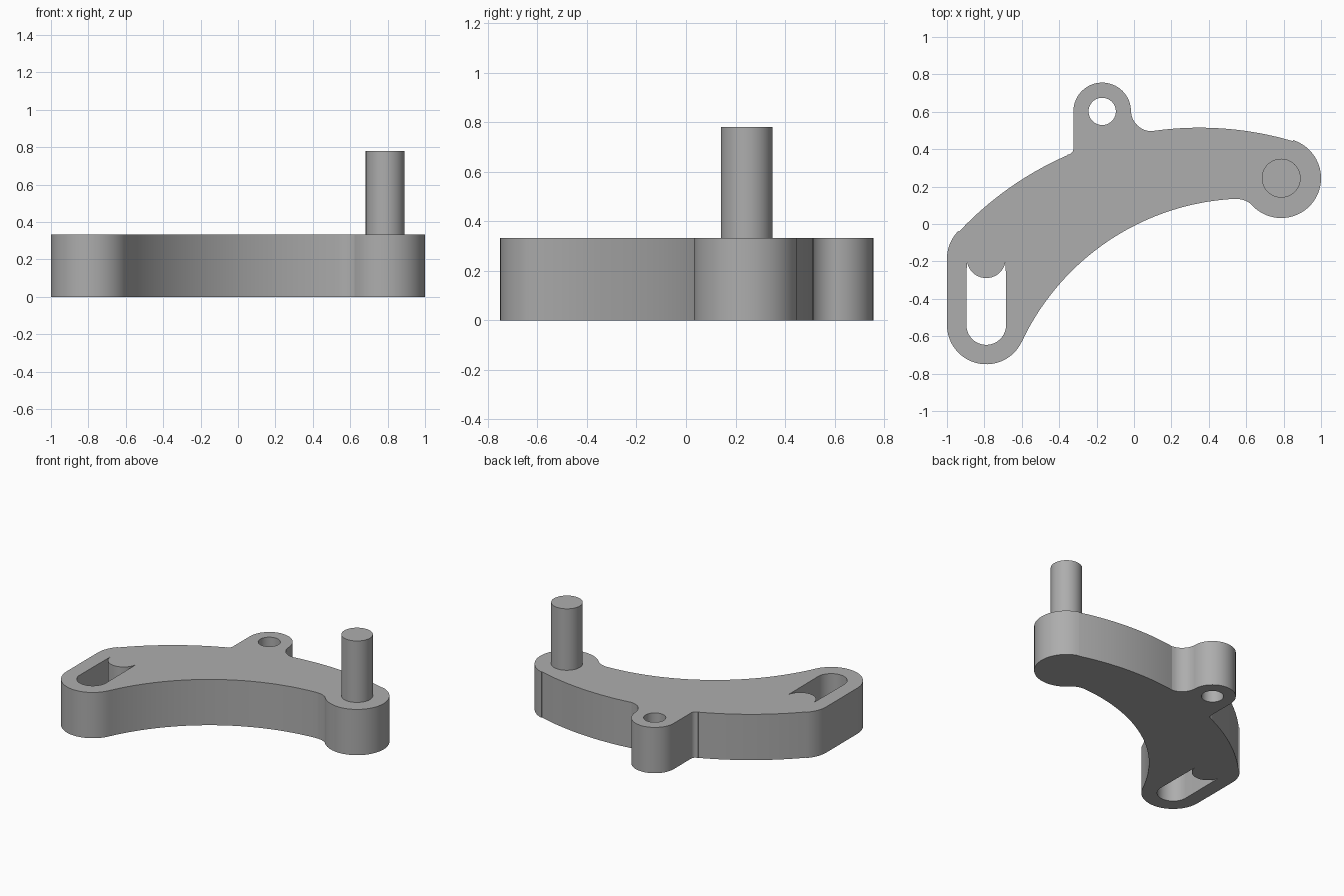
import bpy, bmesh, math
from mathutils import Vector, geometry

cube = bpy.data.objects.get("Cube")
if cube:
    bpy.data.objects.remove(cube, do_unlink=True)

HEIGHT = 0.333
PIN = (0.787, 0.245)
TAB = (-0.17, 0.602)
SLOT_X = -0.79
SLOT_LOW, SLOT_HIGH = -0.54, -0.185

grey = bpy.data.materials.new("plain grey")
grey.use_nodes = True
colour = (0.42, 0.42, 0.42, 1)
grey.diffuse_color = colour
grey.node_tree.nodes["Principled BSDF"].inputs["Base Color"].default_value = colour


def arc(centre, radius, start, end, steps=32):
    """Points on an arc given in degrees."""
    angles = [math.radians(start + (end - start) * i / steps) for i in range(steps + 1)]
    return [(centre[0] + radius * math.cos(a), centre[1] + radius * math.sin(a)) for a in angles]


def arc_through(a, b, c, steps=8):
    """Points on the short arc from a to c that passes through b."""
    (ax, ay), (bx, by), (cx, cy) = a, b, c
    d = 2 * (ax * (by - cy) + bx * (cy - ay) + cx * (ay - by))
    sa, sb, sc = (x * x + y * y for x, y in (a, b, c))
    centre = Vector(((sa * (by - cy) + sb * (cy - ay) + sc * (ay - by)) / d,
                     (sa * (cx - bx) + sb * (ax - cx) + sc * (bx - ax)) / d))
    u, v = Vector(a) - centre, Vector(c) - centre
    start = math.degrees(math.atan2(u.y, u.x))
    sweep = math.degrees(math.atan2(v.y, v.x)) - start
    sweep = (sweep + 180) % 360 - 180
    return arc(centre, u.length, start, start + sweep, steps)


def finish(obj):
    obj.data.materials.append(grey)
    bpy.ops.object.select_all(action="DESELECT")
    obj.select_set(True)
    bpy.context.view_layer.objects.active = obj
    bpy.ops.object.shade_smooth_by_angle(angle=math.radians(30))


def plate(name, loops, height):
    """Fill an outline with holes and extrude it upward."""
    bm = bmesh.new()
    for loop in loops:
        verts = [bm.verts.new((x, y, 0)) for x, y in loop]
        for i, v in enumerate(verts):
            bm.edges.new((v, verts[i - 1]))
    bmesh.ops.remove_doubles(bm, verts=bm.verts[:], dist=0.0005)
    bmesh.ops.triangle_fill(bm, edges=bm.edges[:], use_beauty=True, normal=(0, 0, 1))
    top = bmesh.ops.extrude_face_region(bm, geom=bm.faces[:], use_keep_orig=True)["geom"]
    bmesh.ops.translate(bm, vec=(0, 0, height),
                        verts=[g for g in top if isinstance(g, bmesh.types.BMVert)])
    bmesh.ops.recalc_face_normals(bm, faces=bm.faces[:])
    mesh = bpy.data.meshes.new(name)
    bm.to_mesh(mesh)
    bm.free()
    obj = bpy.data.objects.new(name, mesh)
    bpy.context.collection.objects.link(obj)
    finish(obj)


# Curved arm outline, counter-clockwise from the slotted end
SPINE, SPINE_R = (0.35, -1.249), 1.764
outline = arc((SLOT_X, SLOT_LOW), 0.21, 180, 335)
outline += arc_through((-0.6, -0.63), (0, -0.01), (0.53, 0.134), 48)
outline += arc_through((0.53, 0.134), (0.585, 0.128), (0.622, 0.11))
outline += arc(PIN, 0.213, 219, 433, 48)
outline += arc(SPINE, SPINE_R, 73.5, 98.5, 24)
outline += arc_through((0.09, 0.496), (0.015, 0.53), (-0.016, 0.6))
outline += arc(TAB, 0.154, 0, 180)
outline += arc_through((-0.324, 0.4), (-0.331, 0.383), (-0.355, 0.371))
outline += arc(SPINE, SPINE_R, 113.6, 136.8, 24)
outline += arc((SLOT_X, SLOT_HIGH), 0.21, 135, 180, 12)

# Slot with an inward-bulging upper end, and the round tab hole
slot = arc((SLOT_X, SLOT_LOW), 0.106, 180, 360)
slot += arc((SLOT_X, SLOT_HIGH), 0.104, 358, 182)
hole = arc(TAB, 0.073, 0, 360, 40)[:-1]
plate("curved_arm", [outline, slot, hole], HEIGHT)

# Upright pin
PIN_TOP = 0.78
bpy.ops.mesh.primitive_cylinder_add(vertices=48, radius=0.104, depth=PIN_TOP - HEIGHT,
                                    location=(*PIN, (PIN_TOP + HEIGHT) / 2))
pin = bpy.context.object
pin.name = "upright_pin"
finish(pin)
